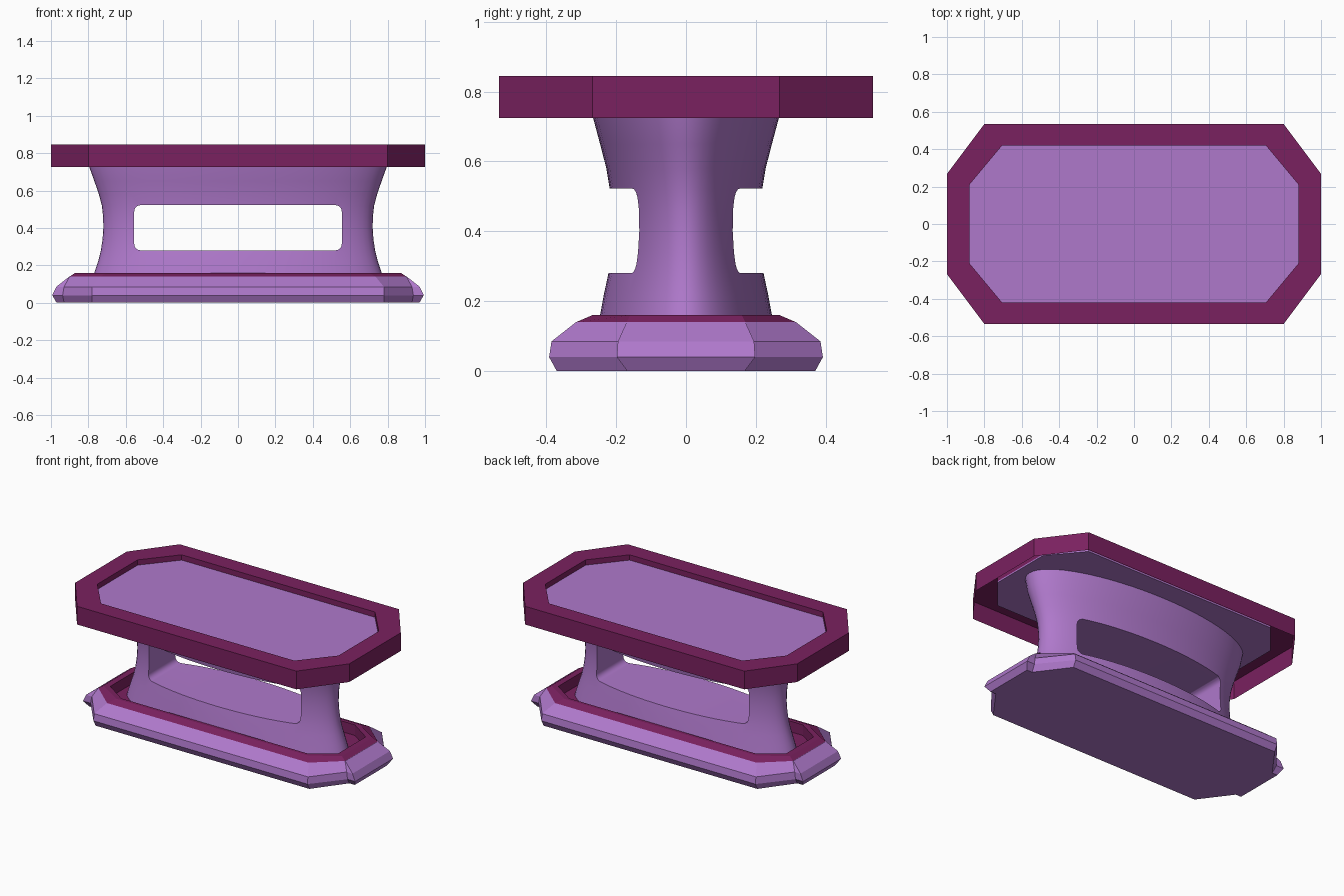
import bpy, bmesh, math

if "Cube" in bpy.data.objects:
    bpy.data.objects.remove(bpy.data.objects["Cube"])


def material(name, rgb):
    m = bpy.data.materials.new(name)
    m.diffuse_color = (*rgb, 1)
    m.use_nodes = True
    m.node_tree.nodes["Principled BSDF"].inputs["Base Color"].default_value = m.diffuse_color
    return m


PURPLE = material("purple", (0.43, 0.19, 0.60))
MAGENTA = material("magenta", (0.195, 0.015, 0.115))


def octagon(x, y, cx, cy):
    """Corner-cut rectangle: half sizes x, y; the cuts run (cx, y) to (x, cy)."""
    q = [(x, cy), (cx, y)]
    return q + [(-a, b) for a, b in q[::-1]] + [(-a, -b) for a, b in q] + [(a, -b) for a, b in q[::-1]]


def ellipse(a, b, n=64):
    return [(a * math.cos(2 * math.pi * i / n), b * math.sin(2 * math.pi * i / n)) for i in range(n)]


def loft(name, rings, mat, bottom=False, top=False):
    """Skin a stack of (z, outline) rings, with optional caps."""
    bm = bmesh.new()
    loops = [[bm.verts.new((x, y, z)) for x, y in pts] for z, pts in rings]
    for lo, hi in zip(loops, loops[1:]):
        n = len(lo)
        for i in range(n):
            j = (i + 1) % n
            bm.faces.new((lo[i], lo[j], hi[j], hi[i]))
    if bottom:
        bm.faces.new(loops[0][::-1])
    if top:
        bm.faces.new(loops[-1])
    me = bpy.data.meshes.new(name)
    bm.to_mesh(me)
    bm.free()
    me.materials.append(mat)
    ob = bpy.data.objects.new(name, me)
    bpy.context.collection.objects.link(ob)
    return ob


# Table top: open-bottomed frame with a raised lip around a recessed panel
outer = octagon(1.0, 0.535, 0.80, 0.268)
inner = octagon(0.88, 0.42, 0.705, 0.21)
loft("top_frame", [(0.725, outer), (0.845, outer), (0.845, inner), (0.81, inner)], MAGENTA)
loft("top_panel", [(0.80, inner), (0.81, inner)], PURPLE, bottom=True, top=True)

# Base body: long sides and cut corners
shoulder = octagon(0.90, 0.315, 0.735, 0.17)
loft("base_body", [
    (0.0, octagon(0.93, 0.37, 0.78, 0.168)),
    (0.04, octagon(0.94, 0.392, 0.78, 0.195)),
    (0.085, octagon(0.93, 0.385, 0.78, 0.195)),
    (0.14, shoulder)], PURPLE, bottom=True)

# Base rim: sloped edge, flat top and sunken floor
well = octagon(0.83, 0.247, 0.68, 0.145)
loft("base_rim", [
    (0.14, shoulder),
    (0.16, octagon(0.87, 0.268, 0.70, 0.16)),
    (0.16, well), (0.09, well)], MAGENTA, top=True)

# End mouldings: bars standing proud of both short ends
for side, name in ((1, "right"), (-1, "left")):
    rings = []
    for z, x, y in ((0, 0.97, 0.168), (0.04, 0.993, 0.198), (0.085, 0.972, 0.195), (0.14, 0.902, 0.17)):
        pts = [(0.87, -y), (x, -y), (x, y), (0.87, y)]
        rings.append((z, pts if side > 0 else [(-a, -b) for a, b in pts]))
    loft(name + "_end_moulding", rings, PURPLE, bottom=True, top=True)

# Pedestal: waisted elliptical column
profile = [(0.09, 0.79, 0.26), (0.16, 0.768, 0.246), (0.22, 0.748, 0.235), (0.28, 0.733, 0.222),
           (0.34, 0.724, 0.214), (0.40, 0.720, 0.210), (0.46, 0.721, 0.211), (0.52, 0.728, 0.218),
           (0.58, 0.744, 0.228), (0.65, 0.768, 0.246), (0.725, 0.795, 0.266), (0.80, 0.81, 0.28)]
pedestal = loft("pedestal", [(z, ellipse(a, b)) for z, a, b in profile], PURPLE, bottom=True, top=True)

# Window through the pedestal: rounded rectangle cutter along y
r, hx, z0, z1 = 0.035, 0.555, 0.28, 0.522
corners = [(hx - r, z1 - r, 0), (r - hx, z1 - r, 90), (r - hx, z0 + r, 180), (hx - r, z0 + r, 270)]
outline = []
for x, z, start in corners:
    for k in range(6):
        t = math.radians(start + 18 * k)
        outline.append((x + r * math.cos(t), -(z + r * math.sin(t))))
cutter = loft("window_cutter", [(-0.5, outline[::-1]), (0.5, outline[::-1])], PURPLE, bottom=True, top=True)
cutter.rotation_euler = (-math.pi / 2, 0, 0)
cutter.hide_render = True
cutter.hide_set(True)
cut = pedestal.modifiers.new("window", 'BOOLEAN')
cut.operation = 'DIFFERENCE'
cut.solver = 'EXACT'
cut.object = cutter

# Apply the cut, then smooth the curved walls
bpy.context.view_layer.objects.active = pedestal
pedestal.select_set(True)
bpy.ops.object.modifier_apply(modifier=cut.name)
bpy.data.objects.remove(cutter)
bpy.ops.object.shade_smooth_by_angle(angle=math.radians(35))
